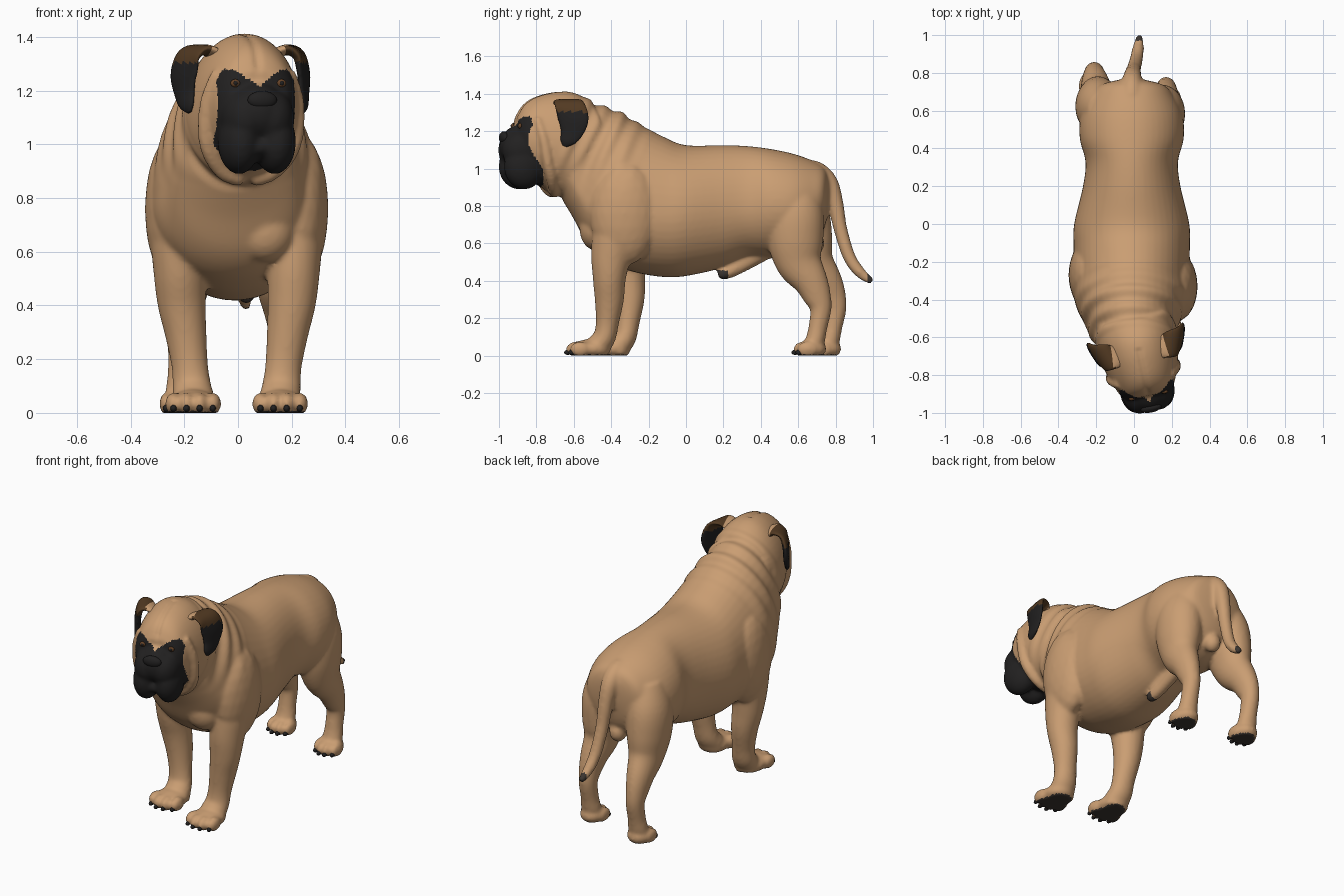
import bpy, bmesh, math
from mathutils import Vector, Matrix
from mathutils.bvhtree import BVHTree

if "Cube" in bpy.data.objects:
    bpy.data.objects.remove(bpy.data.objects["Cube"])


def material(name, rgb):
    m = bpy.data.materials.new(name)
    m.diffuse_color = (*rgb, 1)
    m.use_nodes = True
    m.node_tree.nodes["Principled BSDF"].inputs["Base Color"].default_value = m.diffuse_color
    return m


FAWN = material("fawn coat", (0.59, 0.34, 0.17))
BLACK = material("black mask", (0.016, 0.015, 0.015))
BROWN = material("ear brown", (0.085, 0.042, 0.016))
PAD = material("paw pad grey", (0.045, 0.036, 0.03))
IRIS = material("eye amber", (0.13, 0.055, 0.02))

# the head is turned slightly to +x
HEAD = (Matrix.Translation((0.015, -0.62, 0)) @ Matrix.Rotation(math.radians(12), 4, 'Z')
        @ Matrix.Translation((0, 0.62, 0)))
HEAD_INV = HEAD.inverted()
WORLD = Matrix.Identity(4)


def dense(rows, n=5):
    """Catmull-Rom interpolation between rows of numbers."""
    out, last = [], len(rows) - 1
    for i in range(last):
        p = [rows[min(max(i + d, 0), last)] for d in (-1, 0, 1, 2)]
        for k in range(n):
            t = k / n
            out.append([0.5 * (2 * b + (c - a) * t + (2 * a - 5 * b + 4 * c - d) * t * t
                               + (3 * b - a - 3 * c + d) * t ** 3) for a, b, c, d in zip(*p)])
    return out + [list(rows[-1])]


def tube(bm, rows, mat=WORLD, axis=(1, 0, 0), sides=32):
    """Loft along a path of (x, y, z, radius along axis, other radius)."""
    rows = dense(rows)
    rings = []
    for i, r in enumerate(rows):
        t = (Vector(rows[min(i + 1, len(rows) - 1)][:3]) - Vector(rows[max(i - 1, 0)][:3])).normalized()
        u = Vector(axis)
        u = (u - t * u.dot(t)).normalized()
        v = t.cross(u)
        angles = [2 * math.pi * k / sides for k in range(sides)]
        rings.append([Vector(r[:3]) + u * r[3] * math.cos(a) + v * r[4] * math.sin(a) for a in angles])
    skin(bm, rings, mat)


def trunk(bm, rows, cx, mat=WORLD, sides=48):
    """Loft upright egg sections: (y, bottom, widest height, top, half width)."""
    rings = []
    for y, bot, mid, top, hw in dense(rows):
        ring = []
        for k in range(sides):
            a = 2 * math.pi * k / sides
            s = math.sin(a)
            ring.append(Vector((cx + hw * math.cos(a), y, mid + s * (top - mid if s > 0 else mid - bot))))
        rings.append(ring)
    skin(bm, rings, mat)


def skin(bm, rings, mat):
    vs = [[bm.verts.new(mat @ p) for p in ring] for ring in rings]
    n = len(vs[0])
    for a, b in zip(vs, vs[1:]):
        for k in range(n):
            bm.faces.new((a[k], a[(k + 1) % n], b[(k + 1) % n], b[k]))
    bm.faces.new(vs[0])
    bm.faces.new(vs[-1])


def ball(bm, center, radii, mat=WORLD, sub=3):
    m = mat @ Matrix.Translation(center) @ Matrix.Diagonal((*radii, 1))
    bmesh.ops.create_icosphere(bm, subdivisions=sub, radius=1, matrix=m)


def finish(name, bm, *mats):
    bmesh.ops.recalc_face_normals(bm, faces=bm.faces[:])
    me = bpy.data.meshes.new(name)
    bm.to_mesh(me)
    bm.free()
    ob = bpy.data.objects.new(name, me)
    bpy.context.collection.objects.link(ob)
    for m in mats:
        me.materials.append(m)
    for p in me.polygons:
        p.use_smooth = True
    return ob


bm, nails = bmesh.new(), bmesh.new()

# torso and neck
trunk(bm, [(0.765, .80, .88, .96, .06), (0.735, .67, .85, 1.01, .17), (0.67, .58, .82, 1.045, .225),
           (0.57, .53, .80, 1.08, .27), (0.45, .52, .80, 1.105, .275), (0.33, .52, .79, 1.12, .245),
           (0.20, .47, .78, 1.125, .258), (0.0, .425, .76, 1.125, .305), (-0.12, .42, .75, 1.17, .308),
           (-0.25, .44, .76, 1.24, .305), (-0.35, .47, .77, 1.30, .312), (-0.45, .52, .78, 1.335, .29),
           (-0.53, .60, .83, 1.36, .25), (-0.60, .73, .93, 1.385, .22), (-0.66, .83, 1.02, 1.37, .18)], -0.012)

# skull and throat
trunk(bm, [(-0.50, .92, 1.14, 1.36, .20), (-0.60, .86, 1.10, 1.405, .215), (-0.68, .85, 1.10, 1.413, .212),
           (-0.76, .89, 1.13, 1.40, .192), (-0.83, .93, 1.15, 1.375, .168), (-0.88, .97, 1.16, 1.335, .147),
           (-0.915, 1.0, 1.16, 1.275, .115)], 0, HEAD)

# broad blunt muzzle, chin, hanging lips and cheek folds
ball(bm, (0, -0.89, 1.12), (.11, .115, .115), HEAD)
ball(bm, (0, -0.875, 0.99), (.07, .105, .05), HEAD)
for s in (-1, 1):
    ball(bm, (s * .05, -0.89, 1.10), (.088, .112, .11), HEAD)
    ball(bm, (s * .068, -0.885, 1.01), (.078, .11, .122), HEAD)
    tube(bm, [(s * .14, -.83, 1.27, .02, .02), (s * .175, -.80, 1.15, .025, .025),
              (s * .165, -.77, 1.0, .03, .03), (s * .10, -.73, .90, .03, .03),
              (s * .02, -.71, .87, .03, .03)], HEAD, (0, 1, 0), 12)


def paw(x, tip, size, length):
    ball(bm, (x, tip + .03 + length, .036), (.086 * size, length, .052))
    for k in (-1.5, -.5, .5, 1.5):
        toe_x, toe_y = x + k * .046 * size, tip + .062 + (.022 if abs(k) > 1 else 0)
        ball(bm, (toe_x, toe_y, .034), (.03 * size, .055, .042))
        ball(nails, (toe_x, toe_y - .044, .017), (.012, .02, .014), sub=2)


# legs: the left ones stand further back
FRONT = [(.20, -.34, .82, .10, .13), (.215, -.37, .67, .105, .13), (.212, -.40, .53, .098, .108),
         (.205, -.41, .41, .09, .088), (.19, -.41, .30, .078, .078), (.175, -.42, .18, .068, .062),
         (.167, -.435, .10, .072, .06), (.16, -.47, .05, .078, .065), (.16, -.48, .01, .078, .065)]
HIND = [(.12, .58, .90, .11, .12), (.16, .585, .76, .125, .15), (.17, .585, .62, .118, .15),
        (.175, .605, .50, .095, .125), (.185, .665, .40, .075, .093), (.19, .70, .32, .06, .076),
        (.19, .72, .25, .052, .058), (.19, .705, .15, .052, .05), (.19, .69, .08, .06, .052),
        (.19, .665, .02, .062, .056)]
for s in (-1, 1):
    for rows, back, cx in ((FRONT, .11, -.005), (HIND, .08, -.02)):
        d = back if s < 0 else 0
        tube(bm, [(s * x + cx, y + d * min(1, (1 - z) * 1.6), z, a, b) for x, y, z, a, b in rows])
    ball(bm, (s * .23 - .005, -.30 - s * .03, .76), (.112, .185, .28))
    ball(bm, (s * .10, -.46 - s * .02, .68), (.11, .09, .12))
    paw(s * .162 - .005, -.65 if s > 0 else -.55, 1.06, .11)
    paw(s * .19 - .02, .565 if s > 0 else .645, .84, .078)

# tail, sheath and groin
tube(bm, [(-.015, .62, 1.0, .06, .05), (-.012, .70, .985, .055, .052), (-.01, .765, .92, .05, .05),
          (-.005, .802, .80, .043, .042), (.0, .825, .68, .038, .037), (.012, .872, .53, .035, .034),
          (.022, .93, .445, .031, .03), (.03, .995, .395, .018, .018)], sides=20)
tube(bm, [(.01, .42, .56, .05, .05), (.02, .30, .49, .042, .045), (.03, .22, .445, .036, .036),
          (.03, .17, .435, .024, .024)], sides=16)
ball(bm, (-.015, .69, .60), (.05, .05, .06))

# fuse all into one skin
body = finish("body", bm)
mod = body.modifiers.new("fuse", 'REMESH')
mod.mode = 'VOXEL'
mod.voxel_size = 0.0105
mod = body.modifiers.new("soften", 'SMOOTH')
mod.factor = 0.5
mod.iterations = 8
me = bpy.data.meshes.new_from_object(body.evaluated_get(bpy.context.evaluated_depsgraph_get()))
body.modifiers.clear()
body.data = me
me.name = "body"


def bump(p):
    """Height of the skin folds on the neck and the forehead crease."""
    h = HEAD_INV @ p
    d = 0
    t = p.y - 0.45 * (p.z - 1.34)
    if -0.58 < t < -0.1 and p.z > 0.85:
        fade = min(1, (p.z - .85) / .25) * min(1, (t + .58) / .08) * min(1, (-.1 - t) / .2)
        d += 0.007 * fade * math.cos(2 * math.pi * (t + .43) / .11)
    if h.y < -0.66 and h.z > 1.26:
        d -= 0.008 * math.exp(-(h.x / .014) ** 2) * min(1, (h.z - 1.26) / .04)
    return d


moved = [v.co + v.normal * bump(v.co) for v in me.vertices]
for v, co in zip(me.vertices, moved):
    co.z = max(co.z, 0)
    v.co = co

# coat colours
for m in (FAWN, BLACK, PAD):
    me.materials.append(m)
for p in me.polygons:
    p.use_smooth = True
    c = p.center
    h = HEAD_INV @ c
    p.material_index = 0
    if (h.y < -0.79 - 0.22 * (h.z - .95) and abs(h.x) < .147
            and .88 < h.z < 1.215 + .065 * min(1, abs(h.x) / .09)):
        p.material_index = 1
    elif (c.z < .006 or c.y > .97 or (.14 < c.y < .225 and c.z < .455 and abs(c.x - .03) < .045)):
        p.material_index = 2

finish("toenails", nails, BLACK)

# nose
bm = bmesh.new()
ball(bm, (0, -0.982, 1.165), (.056, .024, .034), HEAD)
finish("nose", bm, BLACK)

# eyes set on the face surface
tree = BVHTree.FromPolygons([v.co for v in me.vertices], [p.vertices[:] for p in me.polygons])
irises, pupils = bmesh.new(), bmesh.new()
for s in (-1, 1):
    hit = tree.ray_cast(HEAD @ Vector((s * .088, -1.3, 1.228)), HEAD.to_3x3() @ Vector((0, 1, 0)))[0]
    at = HEAD_INV @ hit
    ball(irises, at, (.018, .010, .015), HEAD)
    ball(pupils, at + Vector((0, -.006, 0)), (.009, .007, .009), HEAD, 2)
finish("eyes", irises, IRIS)
finish("pupils", pupils, BLACK)

# folded ears: fawn at the root, then brown, black at the hanging flap
for s, name in ((-1, "left_ear"), (1, "right_ear")):
    bm = bmesh.new()
    tube(bm, [(s * .11, -.68, 1.335, .055, .02), (s * .16, -.675, 1.352, .068, .02),
              (s * .205, -.665, 1.33, .077, .02), (s * .228, -.65, 1.265, .082, .019),
              (s * .226, -.66, 1.195, .062, .017), (s * .22, -.685, 1.145, .038, .014),
              (s * .215, -.695, 1.12, .012, .006)], HEAD, (s * .42, 1, 0), 24)
    ear = finish(name, bm, BLACK, BROWN, FAWN)
    for p in ear.data.polygons:
        h = HEAD_INV @ p.center
        p.material_index = 2 if abs(h.x) < .145 and h.z > 1.3 else 1 if h.z > 1.305 else 0
